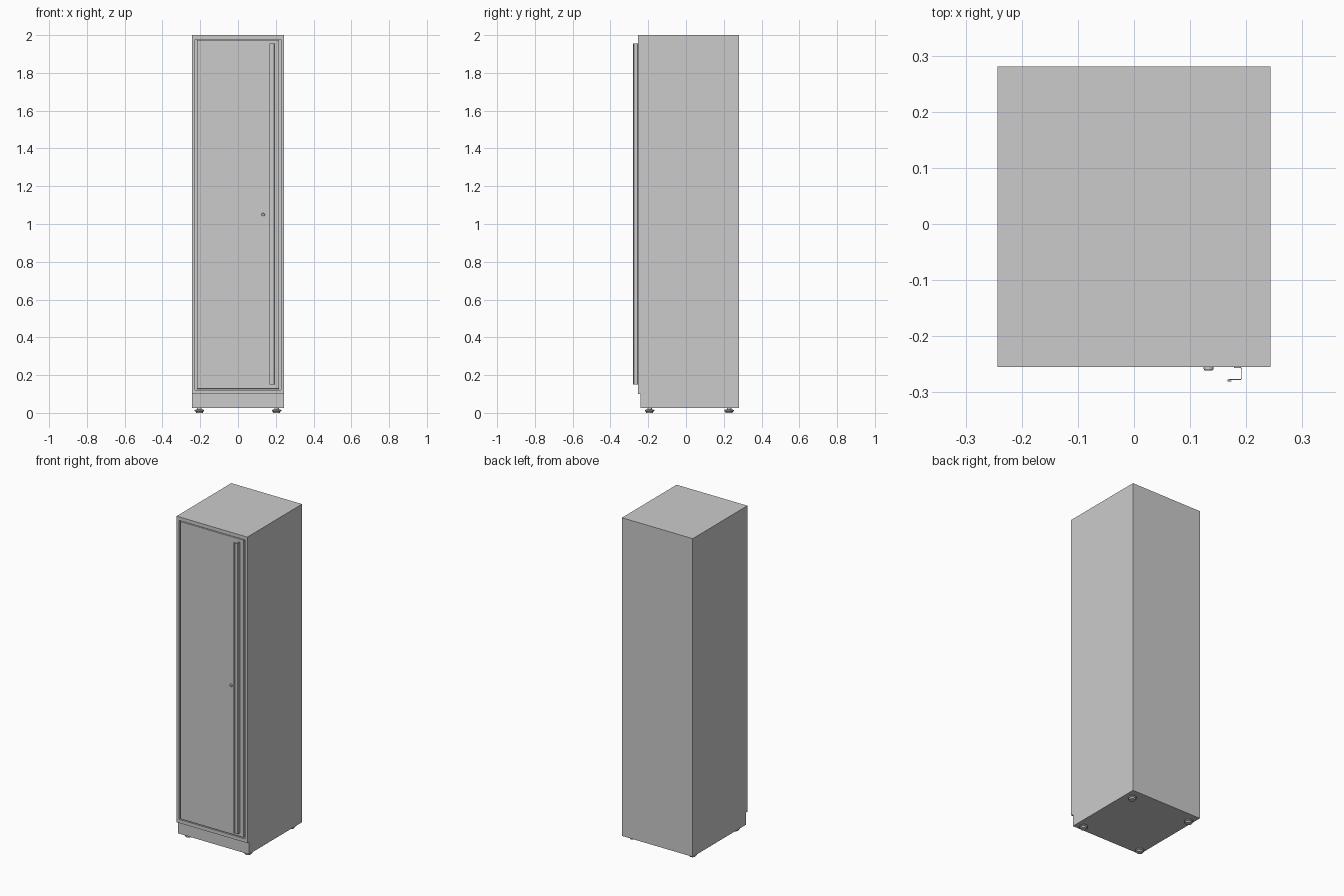
import bpy, bmesh, math
from mathutils import Matrix, Vector

if "Cube" in bpy.data.objects:
    bpy.data.objects.remove(bpy.data.objects["Cube"])

W, FRONT, BACK = 0.243, -0.255, 0.281


def finish(name, bm):
    bmesh.ops.recalc_face_normals(bm, faces=bm.faces)
    mesh = bpy.data.meshes.new(name)
    bm.to_mesh(mesh)
    bm.free()
    ob = bpy.data.objects.new(name, mesh)
    bpy.context.collection.objects.link(ob)
    return ob


def box(name, lo, hi, bevel=0.0):
    bm = bmesh.new()
    bmesh.ops.create_cube(bm, size=1)
    for v in bm.verts:
        v.co = Vector([(a + b) / 2 + c * (b - a) for a, b, c in zip(lo, hi, v.co)])
    if bevel:
        bmesh.ops.bevel(bm, geom=bm.edges[:], offset=bevel, segments=1, affect='EDGES')
    return finish(name, bm)


def lathe(name, profile, matrix, steps=24):
    bm = bmesh.new()
    rings = [[bm.verts.new((r * math.cos(2 * math.pi * i / steps),
                            r * math.sin(2 * math.pi * i / steps), z))
              for i in range(steps)] for r, z in profile]
    for a, b in zip(rings, rings[1:]):
        for i in range(steps):
            j = (i + 1) % steps
            bm.faces.new((a[i], a[j], b[j], b[i]))
    bm.faces.new(rings[0])
    bm.faces.new(rings[-1])
    bm.transform(matrix)
    ob = finish(name, bm)
    bpy.ops.object.select_all(action='DESELECT')
    bpy.context.view_layer.objects.active = ob
    ob.select_set(True)
    bpy.ops.object.shade_smooth_by_angle(angle=math.radians(30))
    return ob


# cabinet body: side profile with toe-kick notch, extruded across the width
bm = bmesh.new()
side = [(FRONT, 0.1), (FRONT, 2.0), (BACK, 2.0), (BACK, 0.025), (-0.24, 0.025), (-0.24, 0.1)]
face = bm.faces.new([bm.verts.new((-W, y, z)) for y, z in side])
ext = bmesh.ops.extrude_face_region(bm, geom=[face])
bmesh.ops.translate(bm, vec=(2 * W, 0, 0),
                    verts=[g for g in ext['geom'] if isinstance(g, bmesh.types.BMVert)])
bmesh.ops.recalc_face_normals(bm, faces=bm.faces)
# door opening recessed into the front face
front = next(f for f in bm.faces if all(abs(v.co.y - FRONT) < 1e-5 for v in f.verts))
bmesh.ops.inset_region(bm, faces=[front], thickness=0.022)
for v in front.verts:
    v.co.z = 0.122 if v.co.z < 1 else 1.978
ext = bmesh.ops.extrude_discrete_faces(bm, faces=[front])
bmesh.ops.translate(bm, vec=(0, 0.022, 0), verts=ext['faces'][0].verts[:])
finish("cabinet_body", bm)

# door panel, flush with the frame with a narrow gap all round
box("door", (-0.217, FRONT, 0.127), (0.217, FRONT + 0.023, 1.974), 0.001)

# full-height hooked pull handle
bm = bmesh.new()
path = [(0.178, -0.256), (0.1905, -0.256), (0.192, -0.2575), (0.192, -0.2755),
        (0.1905, -0.277), (0.171, -0.277), (0.1675, -0.278), (0.1675, -0.28), (0.174, -0.28)]
rows = [[bm.verts.new((x, y, z)) for z in (0.15, 1.955)] for x, y in path]
for a, b in zip(rows, rows[1:]):
    bm.faces.new((a[0], b[0], b[1], a[1]))
handle = finish("door_handle", bm)
mod = handle.modifiers.new("sheet_thickness", 'SOLIDIFY')
mod.thickness = 0.0018
mod.offset = 0

# lock barrel with key slot
lock = Matrix.Translation((0.133, FRONT, 1.05)) @ Matrix.Rotation(math.radians(90), 4, 'X')
lathe("door_lock", [(0.009, -0.004), (0.009, 0.003), (0.007, 0.006),
                    (0.0055, 0.006), (0.005, 0.005)], lock)
box("key_slot", (0.1322, FRONT - 0.0056, 1.047), (0.1338, FRONT - 0.004, 1.053))

# levelling feet
for sx, sn in ((-1, "left"), (1, "right")):
    for y, yn in ((-0.193, "front"), (0.228, "back")):
        lathe(f"{yn}_{sn}_foot",
              [(0.018, 0), (0.020, 0.008), (0.025, 0.009), (0.025, 0.016),
               (0.012, 0.018), (0.012, 0.028)],
              Matrix.Translation((sx * 0.204, y, 0)))
